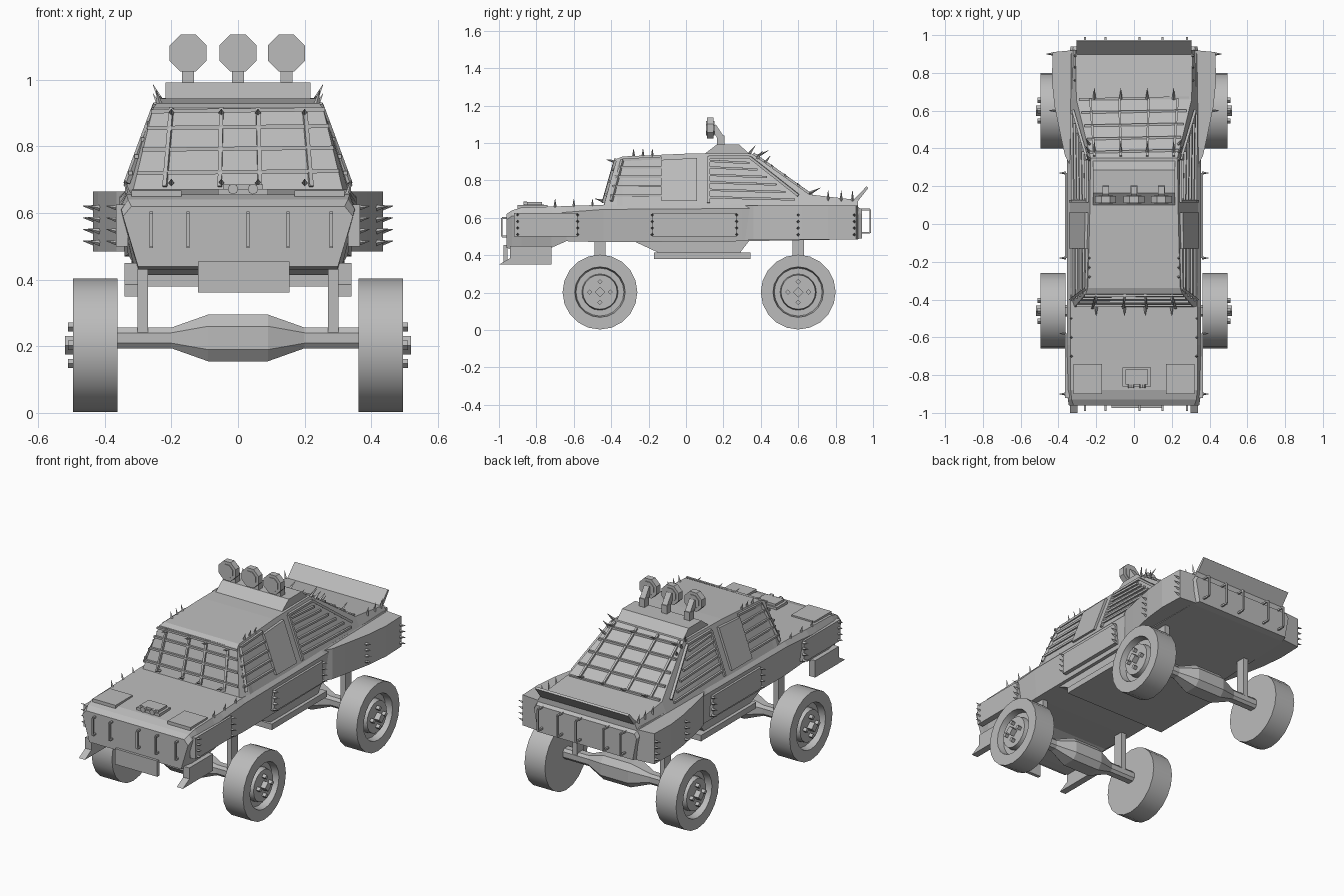
import bpy, bmesh, math
from mathutils import Vector, Matrix

if "Cube" in bpy.data.objects:
    bpy.data.objects.remove(bpy.data.objects["Cube"], do_unlink=True)

GREY = (0.5, 0.5, 0.5, 1)
mat = bpy.data.materials.new("plain grey")
mat.use_nodes = True
mat.diffuse_color = GREY
mat.node_tree.nodes["Principled BSDF"].inputs["Base Color"].default_value = GREY


def finish(name, bm, mirror=False, smooth=False):
    bmesh.ops.recalc_face_normals(bm, faces=bm.faces)
    me = bpy.data.meshes.new(name)
    bm.to_mesh(me)
    bm.free()
    me.materials.append(mat)
    ob = bpy.data.objects.new(name, me)
    bpy.context.collection.objects.link(ob)
    if mirror:
        ob.modifiers.new("mirror", "MIRROR")
    if smooth:
        bpy.ops.object.select_all(action="DESELECT")
        ob.select_set(True)
        bpy.context.view_layer.objects.active = ob
        bpy.ops.object.shade_smooth_by_angle()
    return ob


def box(bm, x, y, z):
    size = [b - a for a, b in (x, y, z)]
    mid = [(a + b) / 2 for a, b in (x, y, z)]
    bmesh.ops.create_cube(bm, size=1, matrix=Matrix.Translation(mid) @ Matrix.Diagonal((*size, 1)))


def along(a, b):
    a, b = Vector(a), Vector(b)
    turn = (b - a).to_track_quat("Z", "Y").to_matrix().to_4x4()
    return Matrix.Translation((a + b) / 2) @ turn, (b - a).length


def beam(bm, a, b, w=0.012):
    m, length = along(a, b)
    bmesh.ops.create_cube(bm, size=1, matrix=m @ Matrix.Diagonal((w, w, length, 1)))


def rod(bm, a, b, r1, r2, sides):
    m, length = along(a, b)
    bmesh.ops.create_cone(bm, cap_ends=True, segments=sides, radius1=r1, radius2=r2, depth=length, matrix=m)


def spike(bm, a, b):
    rod(bm, a, b, 0.009, 0.001, 4)


def loft(bm, rings):
    rows = [[bm.verts.new(p) for p in ring] for ring in rings]
    for r, s in zip(rows, rows[1:]):
        for i in range(len(r)):
            j = (i + 1) % len(r)
            bm.faces.new((r[i], r[j], s[j], s[i]))
    bm.faces.new(rows[0])
    bm.faces.new(rows[-1])


def half_loft(bm, sections):
    # each section: y, then (x, z) points of the left half from bottom to top
    loft(bm, [[(x, y, z) for x, z in pts] + [(-x, y, z) for x, z in reversed(pts)] for y, *pts in sections])


def prism(bm, pts, lo, hi, place):
    loft(bm, [[place(u, v, h) for u, v in pts] for h in (lo, hi)])


def side_on(u, v, h):
    return (h, u, v)


# Lower body shell and hood
bm = bmesh.new()
half_loft(bm, [
    (-.96, (.30, .44), (.345, .59), (.32, .62)),
    (-.93, (.30, .43), (.35, .61), (.33, .64)),
    (-.88, (.31, .43), (.355, .61), (.335, .655)),
    (-.72, (.31, .44), (.355, .62), (.335, .66)),
    (-.64, (.33, .475), (.355, .63), (.335, .663)),
    (-.44, (.34, .47), (.355, .645), (.335, .67)),
    (.30, (.34, .475), (.355, .65), (.335, .672)),
    (.90, (.33, .485), (.345, .64), (.33, .67)),
    (.94, (.31, .49), (.335, .62), (.32, .645))])
finish("body_shell", bm)

# Cabin with sloping tail and rear deck
bm = bmesh.new()
half_loft(bm, [
    (-.44, (.335, .655), (.315, .668)),
    (-.37, (.342, .655), (.255, .915)),
    (-.34, (.342, .655), (.245, .928)),
    (0, (.343, .655), (.235, .943)),
    (.35, (.342, .655), (.23, .945)),
    (.66, (.34, .655), (.305, .725)),
    (.92, (.33, .65), (.31, .695))])
finish("cabin", bm)

# Flared rear fenders
bm = bmesh.new()
prism(bm, [(.32, .28), (.365, .36), (.385, .45), (.42, .62), (.435, .76), (.43, .91), (.32, .92)],
      .485, .665, lambda u, v, h: (u, v, h))
finish("rear_fender", bm, True)

# Belly tray, trapezoid step and front corner fins
bm = bmesh.new()
box(bm, (-.34, .34), (-.17, .345), (.38, .415))
prism(bm, [(-.29, .48), (-.15, .415), (.29, .415), (.34, .48)], -.32, .32, side_on)
finish("belly_tray", bm)
bm = bmesh.new()
prism(bm, [(-1, .35), (-.72, .35), (-.72, .45), (-.94, .45), (-.94, .385)], .30, .34, side_on)
finish("front_corner_fin", bm, True)
bm = bmesh.new()
box(bm, (-.12, .155), (-.975, -.955), (.362, .455))
finish("front_plate", bm)

# Hood plates and scoop
bm = bmesh.new()
for x in ((-.32, -.17), (.17, .32)):
    box(bm, x, (-.90, -.74), (.64, .668))
box(bm, (-.06, .09), (-.86, -.76), (.64, .672))
box(bm, (-.045, .075), (-.85, -.77), (.66, .685))
for x in (-.015, .045):
    rod(bm, (x, -.868, .672), (x, -.85, .672), .016, .016, 8)
finish("hood_scoop", bm)

# Tail spoiler
bm = bmesh.new()
prism(bm, [(.89, .69), (.92, .69), (.975, .76), (.965, .768)], -.305, .305, side_on)
finish("spoiler", bm)

# Roof pod and lamps
bm = bmesh.new()
prism(bm, [(.09, .935), (.165, .992), (.285, .992), (.345, .935)], -.217, .217, side_on)
finish("roof_pod", bm)
bm = bmesh.new()
for x in (-.15, 0, .145):
    box(bm, (x - .018, x + .018), (.165, .205), (.98, 1.04))
    beam(bm, (x, .185, 1.03), (x, .145, 1.09), .034)
    spin = Matrix.Translation((x, .13, 1.08)) @ Matrix.Rotation(math.pi / 2, 4, "X") @ Matrix.Rotation(math.pi / 8, 4, "Z")
    for r, d in ((.06, .036), (.042, .044)):
        bmesh.ops.create_cone(bm, cap_ends=True, segments=8, radius1=r, radius2=r, depth=d, matrix=spin)
finish("roof_lamps", bm)

# Wheels with recessed rims and lug nuts
PROFILE = [(.362, .2), (.495, .2), (.495, .135), (.455, .128), (.455, .097), (.488, .092)]
for name, y in (("front", -.46), ("rear", .60)):
    bm = bmesh.new()
    loft(bm, [[(x, y + r * math.sin(i * math.tau / 20), .203 + r * math.cos(i * math.tau / 20))
               for i in range(20)] for x, r in PROFILE])
    finish(name + "_wheel", bm, True, True)
    bm = bmesh.new()
    rod(bm, (.48, y, .203), (.52, y, .203), .028, .028, 4)
    for i in range(4):
        a = i * math.pi / 2
        p = (y + .055 * math.sin(a), .203 + .055 * math.cos(a))
        rod(bm, (.48, *p), (.51, *p), .014, .014, 4)
    finish(name + "_lugs", bm, True)

    # Axle with swollen middle, and body struts
    bm = bmesh.new()
    rings = []
    for x, r in ((-.37, .031), (-.2, .031), (-.09, .07), (.09, .07), (.2, .031), (.37, .031)):
        rings.append([(x, y + r * u, .225 + r * v) for u, v in
                      ((-1, -.5), (-.6, -1), (.6, -1), (1, -.5), (1, .5), (.6, 1), (-.6, 1), (-1, .5))])
    loft(bm, rings)
    finish(name + "_axle", bm)
    bm = bmesh.new()
    box(bm, (.27, .302), (y - .03, y + .03), (.22, .50))
    finish(name + "_strut", bm, True)

# Side armour plates
bm = bmesh.new()
for y in ((-.92, -.58), (-.18, .27)):
    box(bm, (.33, .366), y, (.50, .625))
finish("side_armour", bm, True)

# Rows of spikes down the sides
bm = bmesh.new()
for y, x in ((-.90, .36), (-.58, .36), (-.18, .36), (.27, .36), (.60, .415), (.90, .43)):
    for z in (.51, .545, .58, .615):
        spike(bm, (x, y, z), (x + .035, y, z + .006))
for y in (-.28, -.23, -.18):
    spike(bm, (.235, y, .925), (.245, y, .968))
for y in (.34, .38, .42):
    spike(bm, (.235, y, 1.18 - .69 * y), (.255, y + .03, 1.22 - .69 * y))
for y in (-.7, -.6, -.5):
    spike(bm, (.33, y, .655), (.34, y, .70))
for y in (.76, .83, .89):
    spike(bm, (.31, y, .69), (.32, y, .745))
finish("side_spikes", bm, True)

# Staple-shaped guards across the nose and tail
bm = bmesh.new()
for x in (-.26, -.15, .03, .15, .28):
    for y0, y1, lo, hi in ((-.94, -.985, .50, .60), (.92, .985, .52, .645)):
        beam(bm, (x, y1, lo), (x, y1, hi), .01)
        for z in (lo, hi):
            beam(bm, (x, y0, z), (x, y1, z), .01)
finish("end_guards", bm)


# Bars over windshield and back window
def front_at(x, z):
    return (x, -.447 + (z - .67) * .285, z)


def back_at(x, y):
    return (x, y, .951 - (y - .35) * .71)


bm = bmesh.new()
for z in (.905, .855, .79, .72):
    w = .315 - (z - .67) * .23
    beam(bm, front_at(-w, z), front_at(w, z + .006))
for x in (-.2, -.05, .06, .2):
    beam(bm, front_at(x * 1.1, .68), front_at(x, .915))
    for z in (.69, .9):
        a = Vector(front_at(x, z))
        spike(bm, a, a + Vector((0, -.045, .012)))
finish("windshield_bars", bm)
bm = bmesh.new()
for y in (.38, .45, .52, .59, .66):
    w = .235 + (y - .38) * .2
    beam(bm, back_at(-w, y), back_at(w, y + .01))
for x in (-.21, -.07, .07, .21):
    beam(bm, back_at(x, .36), back_at(x * 1.1, .66))
    for y in (.38, .66):
        a = Vector(back_at(x, y))
        spike(bm, a, a + Vector((0, .06, .03)))
finish("back_window_bars", bm)


# Side window slats, frames and boarded panel
def side_at(y, z):
    return (.345 - .37 * (z - .66), y, z)


bm = bmesh.new()
for z in (.72, .77, .82, .87):
    beam(bm, side_at(-.42 + (z - .67) * .25, z), side_at(-.13, z), .012)
for z in (.71, .75, .79, .83, .87, .905):
    beam(bm, side_at(.12, z), side_at(.32 + (.92 - z) * 1.25, z - .012), .012)
for a, b in (((-.40, .69), (-.34, .91)), ((-.34, .91), (-.13, .92)), ((.12, .68), (.12, .925)),
             ((.12, .925), (.34, .925)), ((.34, .925), (.60, .72))):
    beam(bm, side_at(*a), side_at(*b), .014)
finish("side_window_slats", bm, True)
bm = bmesh.new()
prism(bm, [(-.13, .69), (.06, .69), (.06, .92), (-.13, .91)], -.012, .010,
      lambda u, v, h: (side_at(u, v)[0] + h, u, v))
finish("side_window_board", bm, True)
